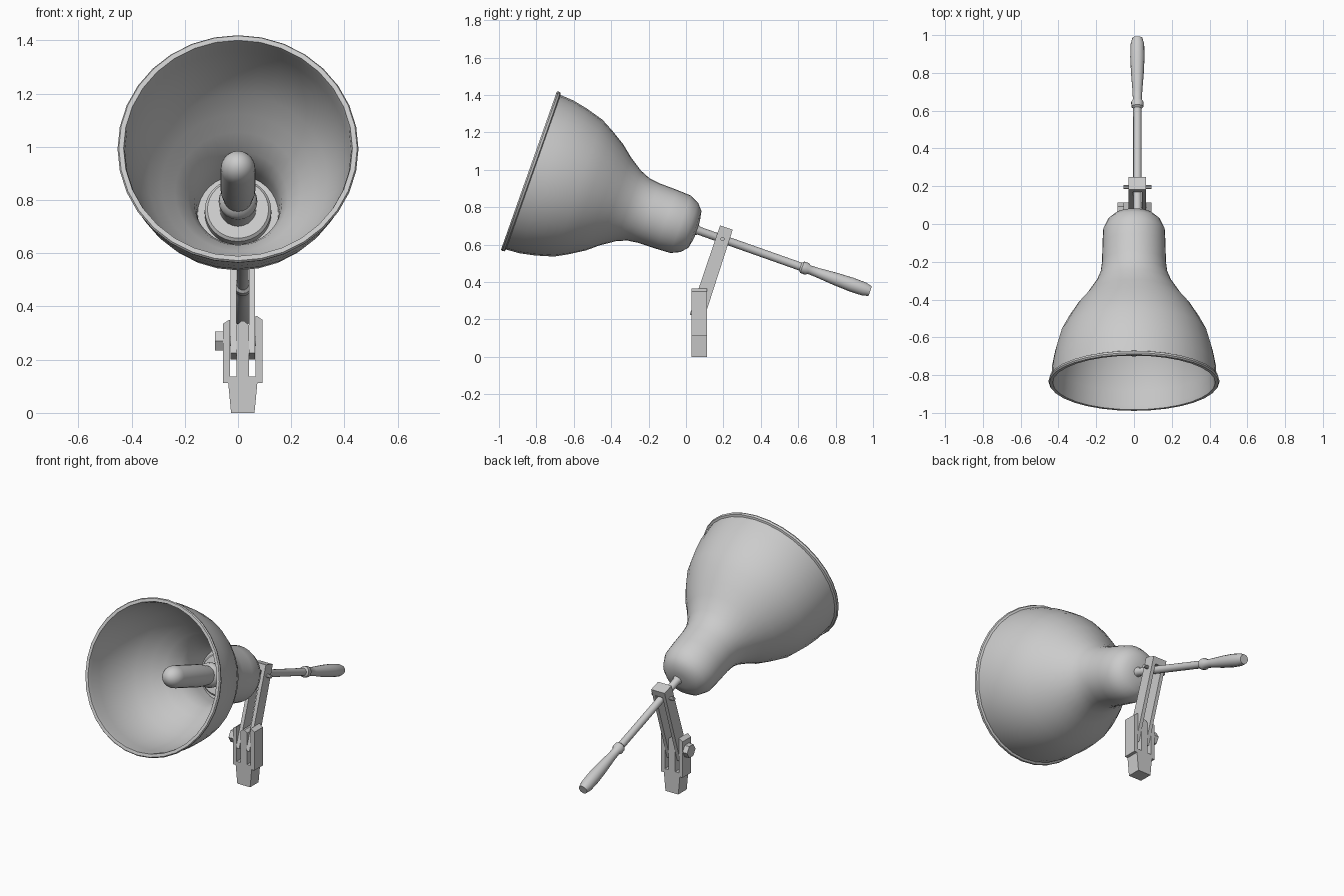
import bpy, bmesh, math
from mathutils import Matrix, Vector

cube = bpy.data.objects.get("Cube")
if cube:
    bpy.data.objects.remove(cube)

grey = bpy.data.materials.new("light_grey")
grey.use_nodes = True
GREY = (0.6, 0.6, 0.6, 1)
grey.diffuse_color = GREY
grey.node_tree.nodes["Principled BSDF"].inputs["Base Color"].default_value = GREY

BX = 0.018                      # centre line of bracket and handle
TILT = math.radians(-109.45)    # lamp axis, running from rim to handle


def finish(name, bm, smooth=False):
    bmesh.ops.recalc_face_normals(bm, faces=bm.faces)
    mesh = bpy.data.meshes.new(name)
    bm.to_mesh(mesh)
    bm.free()
    mesh.materials.append(grey)
    ob = bpy.data.objects.new(name, mesh)
    bpy.context.collection.objects.link(ob)
    if smooth:
        bpy.ops.object.select_all(action="DESELECT")
        ob.select_set(True)
        bpy.context.view_layer.objects.active = ob
        bpy.ops.object.shade_smooth_by_angle(angle=math.radians(40))
    return ob


def lathe(name, profile, x=0, segments=32):
    """Revolve (radius, distance) points around the lamp axis."""
    bm = bmesh.new()
    verts = [bm.verts.new((r, 0, t)) for r, t in profile]
    edges = [bm.edges.new(pair) for pair in zip(verts, verts[1:])]
    bmesh.ops.spin(bm, geom=verts + edges, cent=(0, 0, 0), axis=(0, 0, 1),
                   angle=math.tau, steps=segments)
    bmesh.ops.remove_doubles(bm, verts=bm.verts, dist=0.0005)
    bm.transform(Matrix.Translation((x, -0.84, 0.995)) @ Matrix.Rotation(TILT, 4, "X"))
    return finish(name, bm, True)


def prism(name, points, axis, low, high):
    """Extrude an outline along x (points are y, z) or y (points are x, z)."""
    bm = bmesh.new()
    place = (lambda p: (low, *p)) if axis == "x" else (lambda p: (p[0], low, p[1]))
    face = bm.faces.new([bm.verts.new(place(p)) for p in points])
    geom = bmesh.ops.extrude_face_region(bm, geom=[face])["geom"]
    step = Vector((high - low, 0, 0) if axis == "x" else (0, high - low, 0))
    bmesh.ops.translate(bm, verts=[g for g in geom if isinstance(g, bmesh.types.BMVert)], vec=step)
    return finish(name, bm)


def pin(name, radius, x0, x1, y, z, sides):
    bm = bmesh.new()
    bmesh.ops.create_cone(bm, cap_ends=True, segments=sides, radius1=radius,
                          radius2=radius, depth=x1 - x0)
    bm.transform(Matrix.Translation(((x0 + x1) / 2, y, z)) @ Matrix.Rotation(math.pi / 2, 4, "Y"))
    return finish(name, bm)


# Bell shade: outer skin, then thin inner skin with a closed back
outer = [(0, 0.955), (0.05, 0.952), (0.103, 0.942), (0.14, 0.91), (0.163, 0.86),
         (0.167, 0.78), (0.169, 0.68), (0.177, 0.62), (0.2, 0.565), (0.25, 0.49),
         (0.3, 0.43), (0.35, 0.35), (0.388, 0.28), (0.417, 0.18), (0.433, 0.1), (0.438, 0.025)]
inner = [(r - 0.013, t) for r, t in reversed(outer[6:])] + [(0.152, 0.74), (0, 0.74)]
lip = [(0.45, 0.02), (0.453, 0.008), (0.448, 0), (0.43, 0)]
lathe("shade", outer + lip + inner)

# Socket and bulb
lathe("socket_plate", [(0, 0.69), (0.115, 0.69), (0.125, 0.7), (0.125, 0.74)])
lathe("socket", [(0, 0.56), (0.055, 0.56), (0.07, 0.575), (0.073, 0.6), (0.068, 0.62),
                 (0.068, 0.7)], segments=20)
dome = [(0.065 * math.sin(a), 0.23 - 0.08 * math.cos(a))
        for a in (i * math.pi / 12 for i in range(7))]
lathe("bulb", dome + [(0.065, 0.48), (0.055, 0.56), (0, 0.57)], segments=20)

# Rod with a bead and a swelling grip
lathe("handle", [(0, 0.93), (0.04, 0.93), (0.022, 0.965), (0.022, 1.54), (0.032, 1.55),
                 (0.033, 1.575), (0.024, 1.59), (0.026, 1.64), (0.034, 1.74), (0.038, 1.83),
                 (0.036, 1.9), (0.027, 1.935), (0, 1.935)], BX, 16)

# Leaning yoke: two arms joined by a cap
arm = [(0.182, 0.702), (0.25, 0.68), (0.095, 0.2), (0.02, 0.225)]
cap = [(0.182, 0.702), (0.25, 0.68), (0.238, 0.643), (0.17, 0.665)]
for side, s in (("left", 1), ("right", -1)):
    prism(f"{side}_arm", arm, "x", BX + s * 0.024, BX + s * 0.046)
prism("yoke_cap", cap, "x", BX - 0.0455, BX + 0.0455)
pin("yoke_pin", 0.011, BX - 0.074, BX + 0.074, 0.195, 0.63, 10)

# Forked foot: tapered plug, shoulders, two outer prongs and a pointed middle one
Y0, Y1 = 0.03, 0.113
prism("plug", [(BX - 0.044, 0), (BX + 0.044, 0), (BX + 0.055, 0.115), (BX - 0.055, 0.115)],
      "y", Y0, Y1)
prism("shoulder", [(BX - 0.074, 0.112), (BX + 0.074, 0.112), (BX + 0.074, 0.136),
                   (BX - 0.074, 0.136)], "y", Y0, Y1)
for side, s in (("left", 1), ("right", -1)):
    top = 0.365 if s > 0 else 0.35
    prism(f"{side}_prong", [(BX + s * 0.048, 0.13), (BX + s * 0.074, 0.13),
                            (BX + s * 0.074, top - 0.015), (BX + s * 0.052, top),
                            (BX + s * 0.048, top)], "y", Y0, Y1)
prism("middle_prong", [(BX - 0.023, 0.13), (BX + 0.023, 0.13), (BX + 0.023, 0.33),
                       (BX + 0.006, 0.345), (BX - 0.006, 0.345), (BX - 0.023, 0.33)],
      "y", Y0, Y1)

# Clamp bolt with a six-sided knob
pin("clamp_bolt", 0.018, BX - 0.07, BX + 0.07, 0.072, 0.27, 12)
pin("clamp_knob", 0.041, -0.087, -0.054, 0.072, 0.27, 6)
